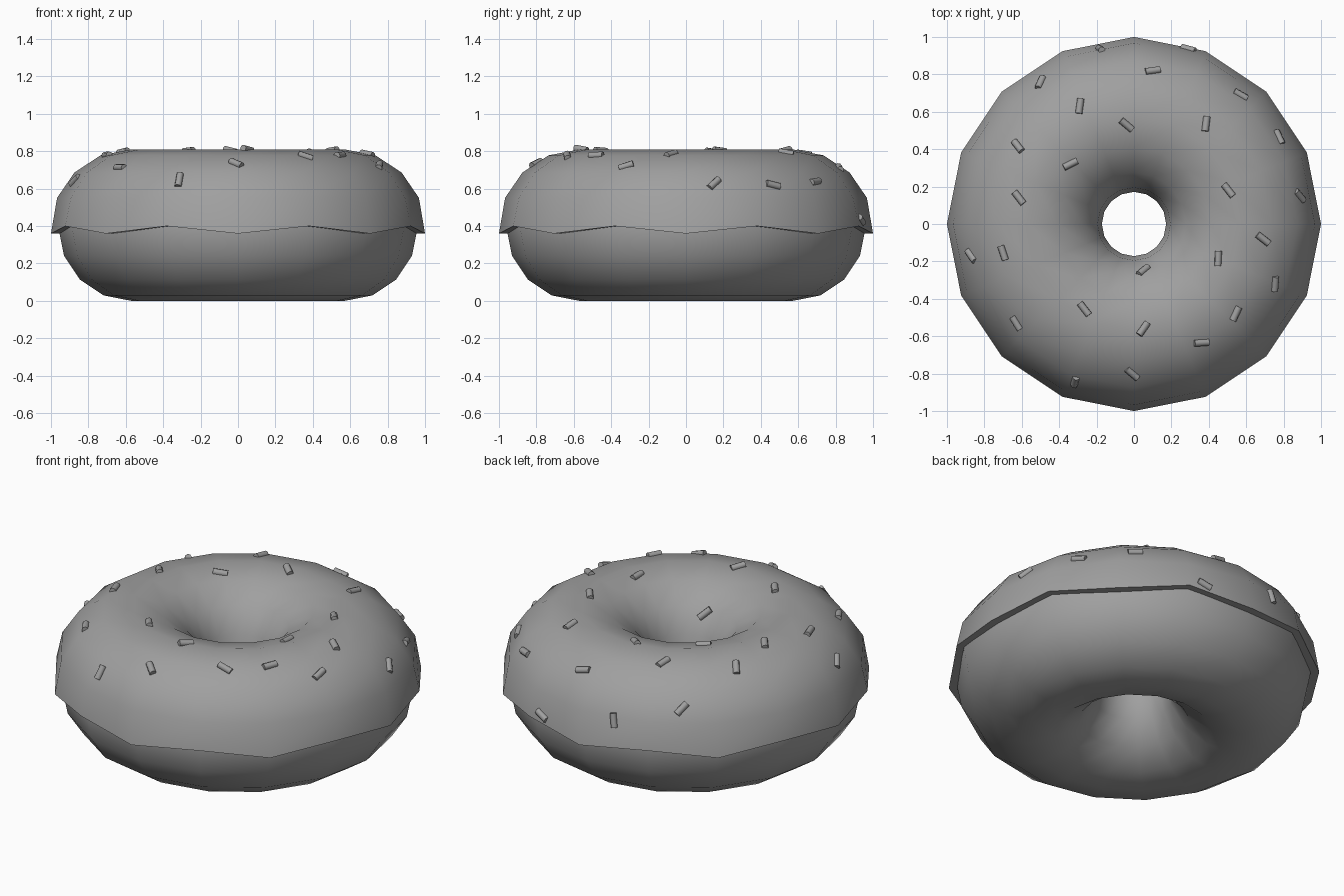
import bpy, bmesh, math
from mathutils import Vector, Matrix
from mathutils.bvhtree import BVHTree

cube = bpy.data.objects.get("Cube")
if cube:
    bpy.data.objects.remove(cube, do_unlink=True)

SEGMENTS = 16      # steps around the ring, and around the full tube
RING = 0.57        # distance from the axis to the middle of the tube
TUBE = 0.39        # dough tube radius, also the height of its middle
STEP = 2 * math.pi / SEGMENTS

grey = bpy.data.materials.new("plain_grey")
grey.use_nodes = True
grey.diffuse_color = (0.35, 0.35, 0.35, 1)
shader = grey.node_tree.nodes["Principled BSDF"]
shader.inputs["Base Color"].default_value = grey.diffuse_color
shader.inputs["Roughness"].default_value = 0.8


def finish(name, bm, angle):
    """Turn a bmesh into a smooth shaded object."""
    bmesh.ops.recalc_face_normals(bm, faces=bm.faces)
    mesh = bpy.data.meshes.new(name)
    bm.to_mesh(mesh)
    bm.free()
    mesh.materials.append(grey)
    obj = bpy.data.objects.new(name, mesh)
    bpy.context.collection.objects.link(obj)
    bpy.ops.object.select_all(action='DESELECT')
    obj.select_set(True)
    bpy.context.view_layer.objects.active = obj
    bpy.ops.object.shade_smooth_by_angle(angle=math.radians(angle))


def sweep(profile, closed):
    """Carry a profile around the axis; profile(i) lists (radius, z) at step i."""
    bm = bmesh.new()
    rows = []
    for i in range(SEGMENTS):
        c, s = math.cos(i * STEP), math.sin(i * STEP)
        rows.append([bm.verts.new((r * c, r * s, z)) for r, z in profile(i)])
    count = len(rows[0])
    for i in range(SEGMENTS):
        a, b = rows[i], rows[(i + 1) % SEGMENTS]
        for j in range(count if closed else count - 1):
            k = (j + 1) % count
            bm.faces.new((a[j], b[j], b[k], a[k]))
    bm.normal_update()
    return bm


def dough_profile(i):
    return [(RING + TUBE * math.cos(k * STEP), TUBE + TUBE * math.sin(k * STEP))
            for k in range(SEGMENTS)]


def icing_profile(i):
    # Wavy outer lip, turned in to meet the dough
    edge = 0.40 if i % 2 else 0.36
    points = [(RING + 0.37, edge), (1.0, edge)]
    # Thick outside and top, thinning out toward the hole
    for k in range(1, SEGMENTS // 2 + 1):
        fade = min(1, (9 - k) / 5)
        points.append((RING + (TUBE + 0.04 * fade) * math.cos(k * STEP),
                       TUBE + (TUBE + 0.03 * fade) * math.sin(k * STEP)))
    # Tuck the inner end into the dough
    points.append((RING - TUBE + 0.02, TUBE - 0.01))
    return points


finish("dough", sweep(dough_profile, True), 45)
icing_mesh = sweep(icing_profile, False)
surface = BVHTree.FromBMesh(icing_mesh)
finish("icing", icing_mesh, 45)

# Sprinkles: x, y and heading in degrees
sprinkles = [
    (-.18, .935, -35), (.29, .935, -15), (.1, .82, 8), (-.5, .755, 65),
    (.57, .69, -30), (-.29, .63, 82), (-.04, .53, -40), (.385, .535, 83),
    (.775, .465, -65), (-.62, .415, -52), (-.34, .32, 27), (.505, .18, -52),
    (.885, .15, -50), (-.615, .14, -52), (.69, -.08, -38), (-.7, -.155, -72),
    (-.87, -.17, -55), (.05, -.25, 40), (.45, -.185, 88), (.755, -.32, 85),
    (-.265, -.455, -52), (.05, -.56, 55), (.545, -.48, 65), (-.63, -.53, -58),
    (.36, -.635, 4), (-.01, -.8, -40), (-.315, -.84, 75),
]

bm = bmesh.new()
for x, y, heading in sprinkles:
    spot, normal, _, _ = surface.ray_cast(Vector((x, y, 2)), Vector((0, 0, -1)))
    # Lay the heading along the icing surface
    a = math.radians(heading)
    along = Vector((math.cos(a), math.sin(a), 0))
    along.z = -along.dot(normal) / normal.z
    along.normalize()
    side = normal.cross(along)
    place = Matrix((side, normal, along)).transposed().to_4x4()
    place.translation = spot
    bmesh.ops.create_cone(bm, cap_ends=True, segments=8, radius1=0.019,
                          radius2=0.019, depth=0.08, matrix=place)
finish("sprinkles", bm, 50)
